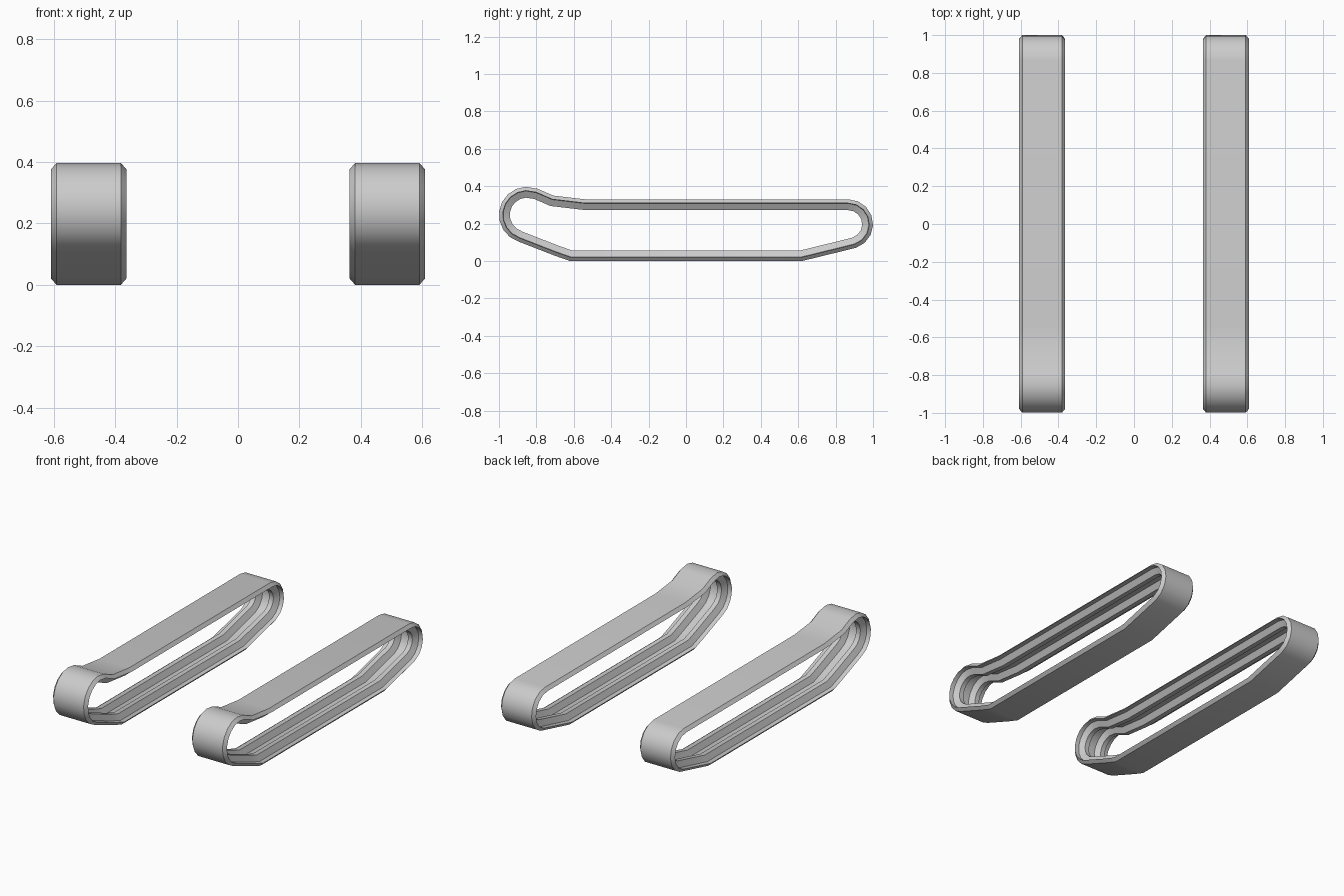
import bpy, bmesh, math
from mathutils import Vector

if "Cube" in bpy.data.objects:
    bpy.data.objects.remove(bpy.data.objects["Cube"])


def arc(cy, cz, r, start, end, n):
    """Points (y, z) on an arc, angles in degrees."""
    out = []
    for i in range(n + 1):
        a = math.radians(start + (end - start) * i / n)
        out.append(Vector((cy + r * math.cos(a), cz + r * math.sin(a))))
    return out


# side outline of the belt, counter-clockwise seen from +x
path = [Vector(p) for p in ((-0.70, 0.028), (-0.62, 0.0), (0.62, 0.0))]
path += arc(0.867, 0.197, 0.133, -72, 90, 7)
path += [Vector(p) for p in ((-0.54, 0.33), (-0.71, 0.35), (-0.795, 0.387))]
path += arc(-0.85, 0.247, 0.15, 93, 252, 8)

# belt cross-section (x across, depth inward): chamfered outside, two inner guide ridges
half = [(0.105, 0.0), (0.1225, 0.02), (0.095, 0.022), (0.075, 0.057),
        (0.045, 0.057), (0.025, 0.022)]
section = half + [(-x, d) for x, d in reversed(half)]


def inward_mitres(pts):
    out = []
    for i, p in enumerate(pts):
        a = (p - pts[i - 1]).normalized()
        b = (pts[(i + 1) % len(pts)] - p).normalized()
        na, nb = Vector((-a.y, a.x)), Vector((-b.y, b.x))
        m = (na + nb).normalized()
        out.append(m / m.dot(na))
    return out


def sweep_belt(name, cx):
    bm = bmesh.new()
    rings = [[bm.verts.new((cx + x, p.x + m.x * d, p.y + m.y * d)) for x, d in section]
             for p, m in zip(path, inward_mitres(path))]
    n = len(section)
    for i, ring in enumerate(rings):
        nxt = rings[(i + 1) % len(rings)]
        for j in range(n):
            k = (j + 1) % n
            bm.faces.new((ring[j], ring[k], nxt[k], nxt[j]))
    bmesh.ops.recalc_face_normals(bm, faces=bm.faces)
    mesh = bpy.data.meshes.new(name)
    bm.to_mesh(mesh)
    bm.free()
    obj = bpy.data.objects.new(name, mesh)
    bpy.context.collection.objects.link(obj)
    bpy.ops.object.select_all(action='DESELECT')
    obj.select_set(True)
    bpy.context.view_layer.objects.active = obj
    bpy.ops.object.shade_smooth_by_angle(angle=math.radians(30))


# left and right crawler belts
for name, side in (("left_track_belt", -1), ("right_track_belt", 1)):
    sweep_belt(name, side * 0.4865)
